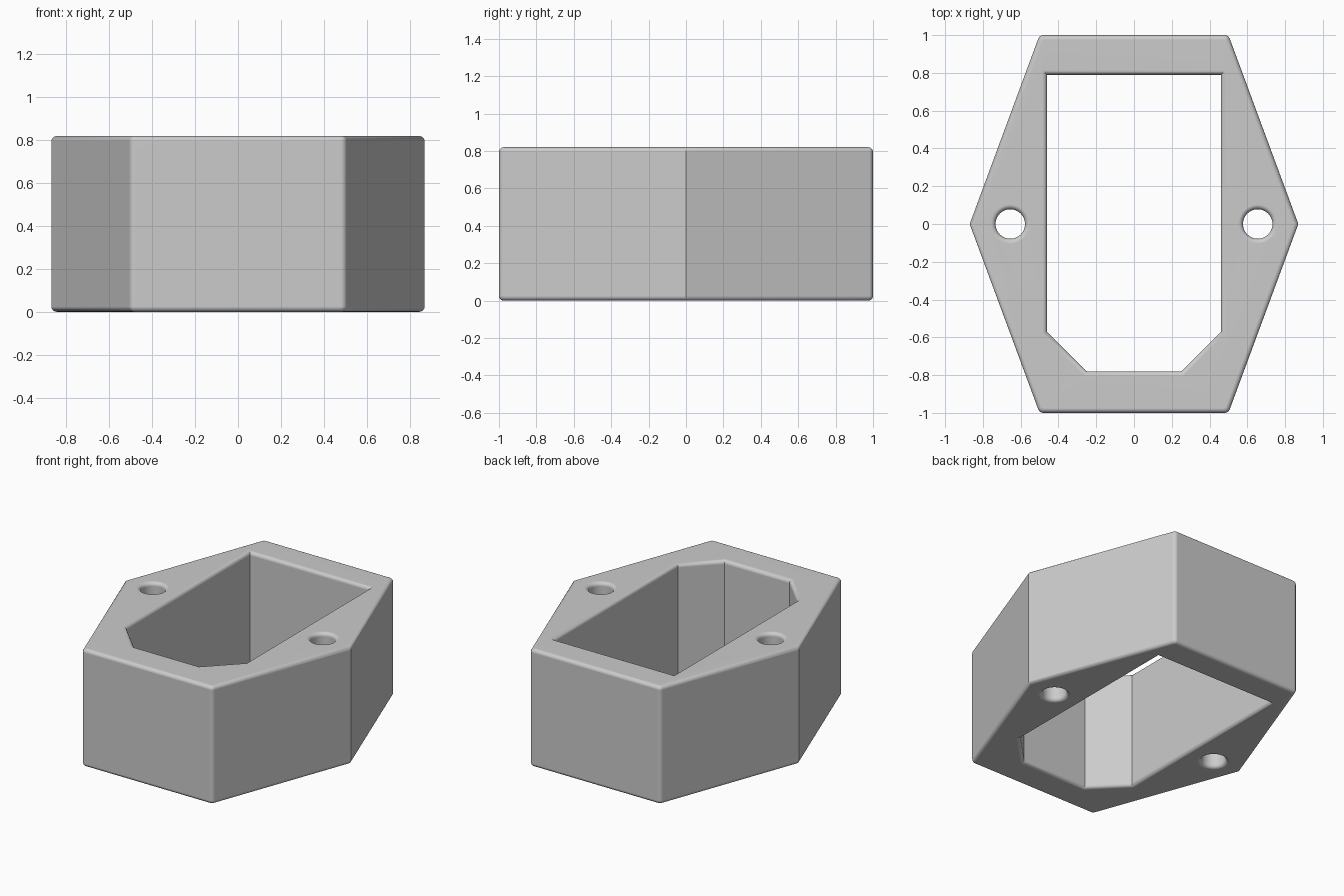
import bpy, bmesh, math
from mathutils import Vector

HEIGHT, RIM, STEPS = 0.82, 0.025, 5

cube = bpy.data.objects.get("Cube")
if cube:
    bpy.data.objects.remove(cube)


def inset(points, d):
    """Mitred offset to the left of the direction of travel."""
    out = []
    for i, p in enumerate(points):
        a = (p - points[i - 1]).normalized()
        b = (points[(i + 1) % len(points)] - p).normalized()
        na, nb = Vector((-a.y, a.x)), Vector((-b.y, b.x))
        out.append(p + (na + nb) * d / (1 + na.dot(nb)))
    return out


def round_corner(points, i, radius, steps):
    """Arc replacing one convex corner of a counter-clockwise outline."""
    p, q = points[i], points[(i + 1) % len(points)]
    centre = inset(points, radius)[i]
    a, b = p - points[i - 1], q - p
    start = math.atan2(-a.x, a.y)
    turn = a.normalized().cross(b.normalized())
    sweep = math.atan2(turn, a.normalized().dot(b.normalized()))
    start = math.atan2(-a.x, a.y)
    arc = []
    for k in range(steps + 1):
        ang = start + sweep * k / steps
        arc.append(centre + radius * Vector((math.cos(ang), math.sin(ang))))
    return arc


# Hexagonal outline: side points stay crisp, the four end corners are rounded
hexagon = [Vector(p) for p in ((0.87, 0), (0.5, 1), (-0.5, 1),
                               (-0.87, 0), (-0.5, -1), (0.5, -1))]
outline = []
for i, p in enumerate(hexagon):
    if p.y == 0:
        outline.append(p)
    else:
        a, b = (p - hexagon[i - 1]).normalized(), (hexagon[(i + 1) % 6] - p).normalized()
        centre = inset(hexagon, RIM + 0.005)[i]
        start = math.atan2(-a.x, a.y)
        sweep = math.atan2(a.cross(b), a.dot(b))
        for k in range(STEPS):
            ang = start + sweep * k / (STEPS - 1)
            outline.append(centre + (RIM + 0.005) * Vector((math.cos(ang), math.sin(ang))))

# Clockwise opening with two chamfered front corners
opening = [Vector(p) for p in ((-0.46, 0.79), (0.46, 0.79), (0.46, -0.57),
                               (0.25, -0.78), (-0.25, -0.78), (-0.46, -0.57))]


def bolt_hole(x, radius=0.078, sides=40):
    return [Vector((x + radius * math.cos(-math.tau * k / sides),
                    radius * math.sin(-math.tau * k / sides))) for k in range(sides)]


# Wall section: rounded rims at bottom and top
section = []
for k in range(STEPS + 1):
    t = math.pi / 2 * k / STEPS
    section.append((RIM * (1 - math.sin(t)), RIM * (1 - math.cos(t))))
section += [(d, HEIGHT - z) for d, z in reversed(section)]

bm = bmesh.new()
cap_edges = [[], []]
for loop in (outline, opening, bolt_hole(-0.655), bolt_hole(0.655)):
    rings = [[bm.verts.new((p.x, p.y, z)) for p in inset(loop, d)] for d, z in section]
    n = len(loop)
    for low, high in zip(rings, rings[1:]):
        for i in range(n):
            j = (i + 1) % n
            bm.faces.new((low[i], low[j], high[j], high[i]))
    for edges, ring in zip(cap_edges, (rings[0], rings[-1])):
        edges += [bm.edges.get((ring[i], ring[(i + 1) % n])) for i in range(n)]

# Flat bottom and top between the outline and the holes
for edges, up in zip(cap_edges, (-1, 1)):
    bmesh.ops.triangle_fill(bm, use_beauty=True, use_dissolve=False,
                            edges=edges, normal=(0, 0, up))
bmesh.ops.recalc_face_normals(bm, faces=bm.faces)

mesh = bpy.data.meshes.new("hexagonal_housing")
bm.to_mesh(mesh)
bm.free()
housing = bpy.data.objects.new("hexagonal_housing", mesh)
bpy.context.collection.objects.link(housing)

# Plain grey material
grey = bpy.data.materials.new("light_grey")
grey.use_nodes = True
colour = (0.6, 0.6, 0.6, 1)
grey.diffuse_color = colour
grey.node_tree.nodes["Principled BSDF"].inputs["Base Color"].default_value = colour
mesh.materials.append(grey)

# Smooth rims with flat walls
bpy.ops.object.select_all(action='DESELECT')
housing.select_set(True)
bpy.context.view_layer.objects.active = housing
bpy.ops.object.shade_smooth_by_angle(angle=math.radians(30))
weighted = housing.modifiers.new("flat_walls", 'WEIGHTED_NORMAL')
weighted.keep_sharp = True
